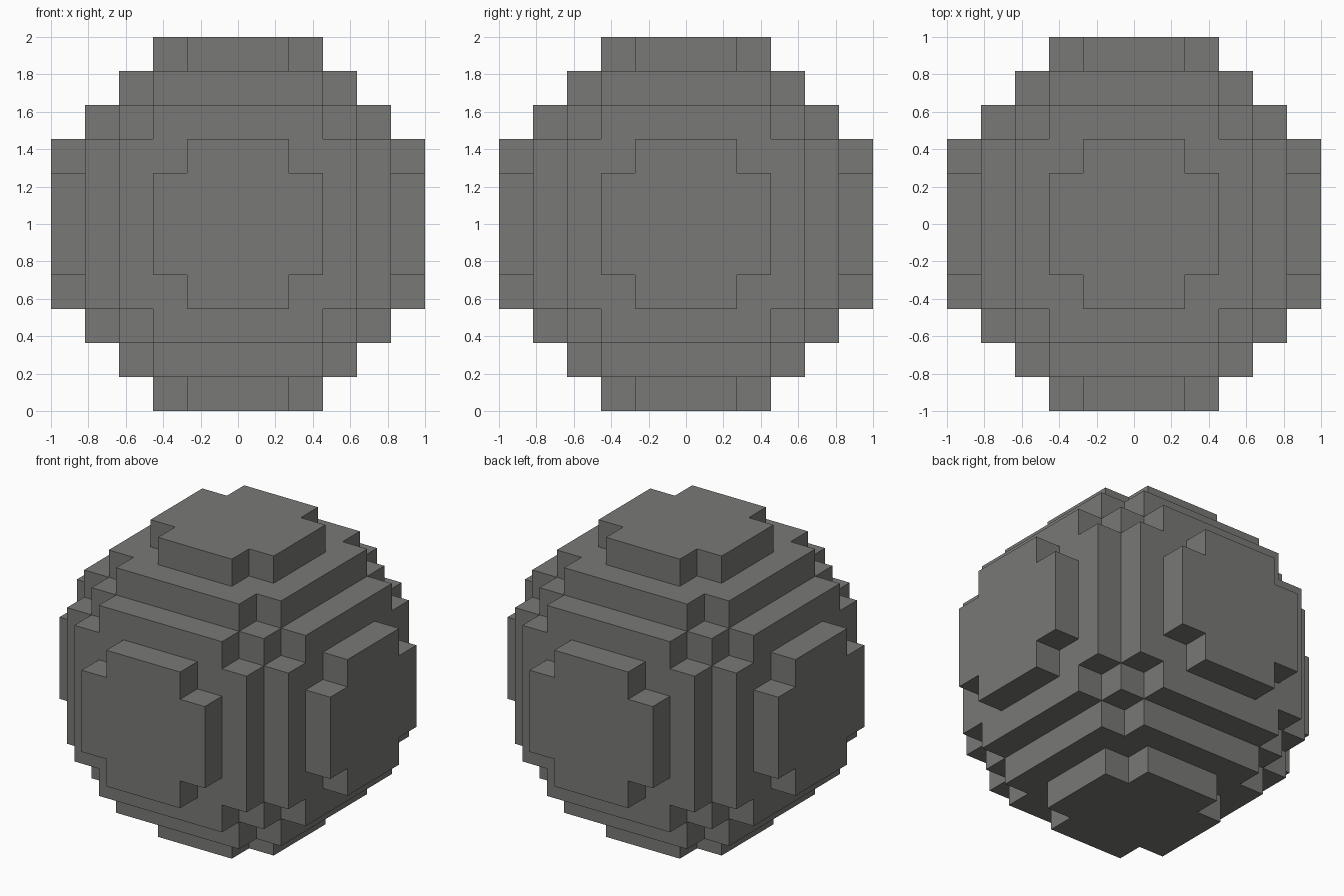
import bpy
import bmesh
from mathutils import Vector

# Remove the default object
cube = bpy.data.objects.get("Cube")
if cube:
    bpy.data.objects.remove(cube, do_unlink=True)

COUNT = 11               # blocks across the ball
HALF = COUNT // 2
SIZE = 2 / COUNT         # edge of one block
LIMIT = (COUNT / 2) ** 2

# Stone material
stone = bpy.data.materials.new("stone grey")
stone.use_nodes = True
colour = (0.19, 0.19, 0.18, 1)
stone.diffuse_color = colour
bsdf = stone.node_tree.nodes["Principled BSDF"]
bsdf.inputs["Base Color"].default_value = colour
bsdf.inputs["Roughness"].default_value = 0.9


def add_side(bm, cell, normal):
    """Add the side of a block that looks along normal."""
    u = Vector((normal.y, normal.z, normal.x))
    v = normal.cross(u)
    centre = cell + normal / 2
    corners = [centre + (u * a + v * b) / 2
               for a, b in ((-1, -1), (1, -1), (1, 1), (-1, 1))]
    bm.faces.new([bm.verts.new(c * SIZE + Vector((0, 0, 1))) for c in corners])


# Blocks whose centres lie inside the sphere
span = range(-HALF, HALF + 1)
cells = {(x, y, z) for x in span for y in span for z in span
         if x * x + y * y + z * z <= LIMIT}
normals = [Vector([s if i == axis else 0 for i in range(3)])
           for axis in range(3) for s in (-1, 1)]

# Stepped ball: only the exposed block sides, welded into one shell
bm = bmesh.new()
for cell in sorted(cells):
    for n in normals:
        if tuple(int(c + d) for c, d in zip(cell, n)) not in cells:
            add_side(bm, Vector(cell), n)
bmesh.ops.remove_doubles(bm, verts=bm.verts, dist=SIZE / 100)
bmesh.ops.recalc_face_normals(bm, faces=bm.faces)

mesh = bpy.data.meshes.new("block_ball")
bm.to_mesh(mesh)
bm.free()
mesh.materials.append(stone)
bpy.context.collection.objects.link(bpy.data.objects.new("block_ball", mesh))
